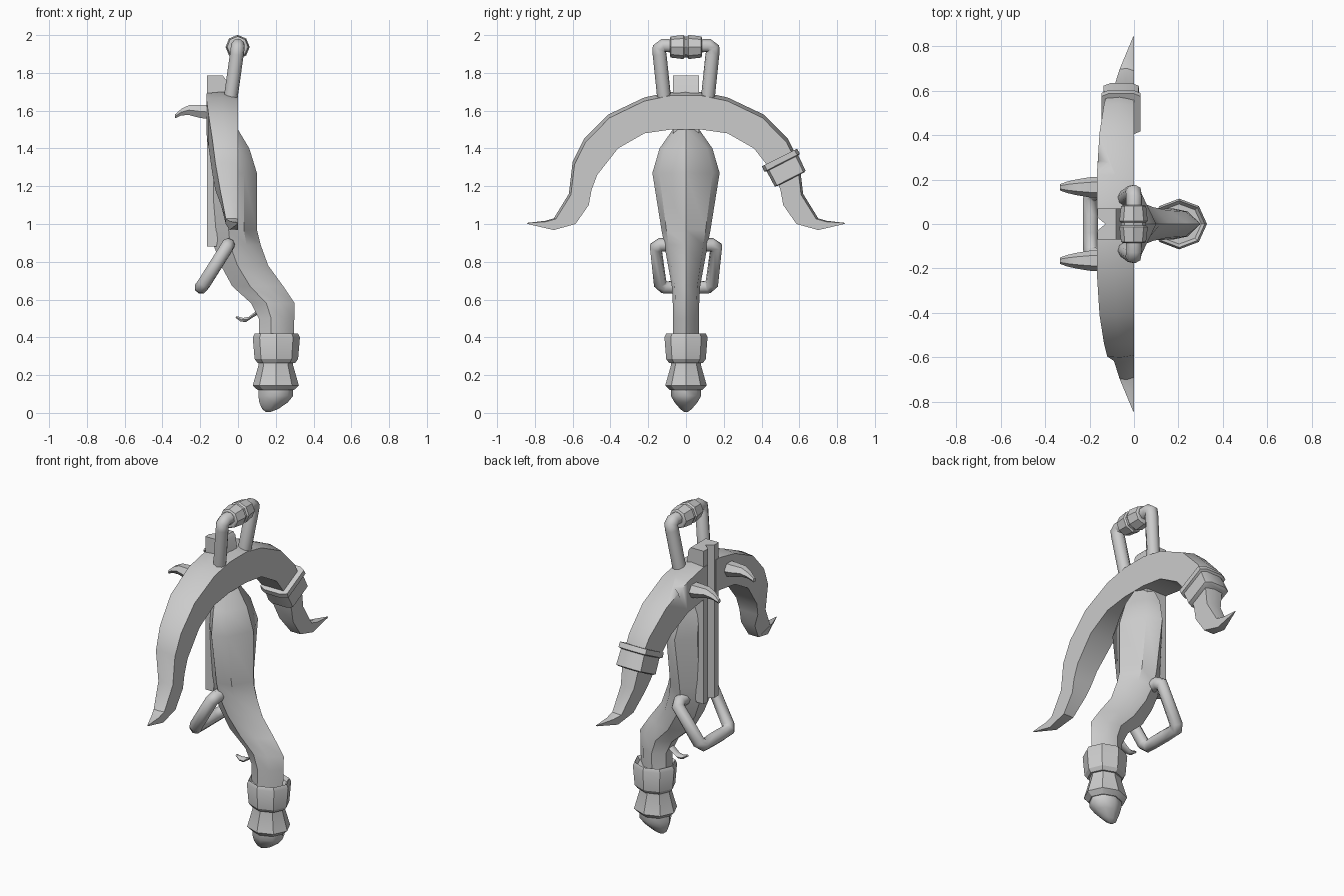
import bpy, bmesh, math
from mathutils import Vector

if "Cube" in bpy.data.objects:
    bpy.data.objects.remove(bpy.data.objects["Cube"])


def finish(ob, angle):
    bpy.ops.object.select_all(action='DESELECT')
    ob.select_set(True)
    bpy.context.view_layer.objects.active = ob
    bpy.ops.object.shade_smooth_by_angle(angle=math.radians(angle))
    return ob


def loft(name, rings, angle=30):
    """Skin a list of equal-length point rings and cap both ends."""
    bm = bmesh.new()
    vs = [[bm.verts.new(p) for p in r] for r in rings]
    n = len(rings[0])
    for a, b in zip(vs, vs[1:]):
        for i in range(n):
            j = (i + 1) % n
            bm.faces.new((a[i], a[j], b[j], b[i]))
    bm.faces.new(vs[0])
    bm.faces.new(vs[-1])
    bmesh.ops.recalc_face_normals(bm, faces=bm.faces)
    me = bpy.data.meshes.new(name)
    bm.to_mesh(me)
    bm.free()
    ob = bpy.data.objects.new(name, me)
    bpy.context.collection.objects.link(ob)
    return finish(ob, angle)


def ring(c, u, v, ru, rv, n=8):
    c, u, v = Vector(c), Vector(u), Vector(v)
    return [c + u * ru * math.cos(2 * math.pi * i / n) + v * rv * math.sin(2 * math.pi * i / n)
            for i in range(n)]


def rod(name, pts, r):
    cu = bpy.data.curves.new(name, 'CURVE')
    cu.dimensions = '3D'
    cu.bevel_depth = r
    cu.bevel_resolution = 2
    cu.use_fill_caps = True
    sp = cu.splines.new('POLY')
    sp.points.add(len(pts) - 1)
    for p, q in zip(sp.points, pts):
        p.co = (*q, 1)
    ob = bpy.data.objects.new(name, cu)
    bpy.context.collection.objects.link(ob)
    bpy.ops.object.select_all(action='DESELECT')
    ob.select_set(True)
    bpy.context.view_layer.objects.active = ob
    bpy.ops.object.convert(target='MESH')
    return finish(bpy.context.object, 50)


def mirrored(half):
    """Complete a path symmetrical in y."""
    return [(x, -y, z) for x, y, z in half] + [(x, y, z) for x, y, z in reversed(half)]


X, Y, Z = (1, 0, 0), (0, 1, 0), (0, 0, 1)

# stock: z, front x, back x, half width
stations = [(1.60, -.12, -.04, .06), (1.50, -.13, .0, .07), (1.40, -.13, .06, .14),
            (1.27, -.13, .10, .178), (.97, -.13, .10, .13), (.89, -.13, .12, .115),
            (.78, -.09, .16, .095), (.67, -.03, .24, .075), (.58, .07, .30, .07),
            (.50, .11, .298, .07), (.38, .11, .295, .07)]
section = [(0, -.45), (.35, -1), (.7, -.8), (1, 0), (.7, .8), (.35, 1), (0, .45)]
loft("stock", [[(a + (b - a) * t, w * k, z) for t, k in section]
               for z, a, b, w in stations], 40)

# grooved rail along the front of the stock
rail = [(-.165, .07), (-.165, .03), (-.128, 0), (-.165, -.03), (-.165, -.07),
        (-.08, -.07), (-.08, .07)]
loft("rail", [[(x if x < -.1 else xb, y, z) for x, y in rail]
              for z, xb in ((1.785, -.08), (1.765, -.065), (1.5, -.03), (.95, -.1), (.88, -.115))])

# bow: outer y z, inner y z, depth
half = [(0, 1.70, 0, 1.50, .125), (.04, 1.70, .04, 1.50, .167), (.08, 1.70, .08, 1.50, .167),
        (.22, 1.67, .22, 1.48, .167), (.41, 1.58, .36, 1.40, .155), (.54, 1.45, .47, 1.26, .135),
        (.60, 1.33, .50, 1.18, .12), (.62, 1.16, .515, 1.10, .09), (.70, 1.03, .585, 1.0, .065),
        (.745, 1.017, .70, .968, .045), (.842, 1.006, .838, 1.0, .004)]


def bow_ring(oy, oz, iy, iz, d, s):
    ty, tz = (iy - oy) * .1, (iz - oz) * .1
    return [(0, s * (oy + ty), oz + tz), (-d * .5, s * oy, oz),
            (-d, s * (oy + ty * .4), oz + tz * .4), (-d, s * iy, iz), (0, s * iy, iz)]


bow = loft("bow", [bow_ring(*h, -1) for h in reversed(half)] + [bow_ring(*h, 1) for h in half[1:]])

# small nick chopped from the upper front edge of one limb
nick = loft("nick_cutter", [[(-.22, .22, 1.75), (-.22, .36, 1.69), (-.08, .27, 1.68)],
                            [(-.22, .28, 1.56), (-.22, .31, 1.55), (-.18, .29, 1.56)]])
nick.hide_render = True
nick.hide_viewport = True
cut = bow.modifiers.new("nick", 'BOOLEAN')
cut.object = nick
cut.operation = 'DIFFERENCE'
cut.solver = 'EXACT'

# binding round one limb
axis, across = Vector((0, .45, -.89)), Vector((0, .89, .45))
start = Vector((-.058, .495, 1.352))
outline = [(-1, -.85), (-.6, -1), (.6, -1), (1, -.85), (1, .85), (.6, 1), (-.6, 1), (-1, .85)]
loft("limb_binding", [[start + axis * s + across * (k * ra) + Vector(X) * (m * rx) for m, k in outline]
                      for s, ra, rx in ((0, .092, .075), (.0, .104, .088), (.03, .106, .088),
                                        (.035, .094, .076), (.125, .092, .08), (.13, .08, .07))])

# grip wraps and rounded pommel: z, radius x, radius y
def turned(name, prof, angle=30):
    loft(name, [ring((x, 0, z), X, Y, rx, ry) for z, x, rx, ry in prof], angle)


turned("upper_grip_wrap", [(.40, .203, .10, .09), (.42, .203, .115, .105), (.40, .203, .125, .114),
                           (.285, .203, .115, .105), (.265, .203, .10, .09)])
turned("lower_grip_wrap", [(.27, .20, .092, .08), (.25, .20, .092, .08), (.145, .20, .122, .11),
                           (.12, .20, .095, .085)])
turned("pommel", [(.13, .20, .09, .08), (.09, .20, .092, .08), (.055, .188, .075, .06),
                  (.02, .17, .042, .03), (.005, .16, .012, .01)], 50)

# top carrying handle with a split collar
rod("top_handle", mirrored([(-.04, .115, 1.66), (-.006, .14, 1.90), (-.002, .143, 1.93),
                            (0, .12, 1.945), (0, .06, 1.942)]), .037)
loft("handle_collar", [ring((-.002, y, 1.937), X, Z, r, r) for y, r in
                       ((-.085, .048), (-.08, .056), (-.014, .064), (-.006, .056),
                        (.006, .056), (.014, .064), (.08, .056), (.085, .048))])

# lower loop handle
rod("loop_handle", mirrored([(-.05, .05, .89), (-.052, .135, .89), (-.06, .16, .875),
                             (-.18, .137, .685), (-.195, .115, .665), (-.195, .04, .665)]), .036)

# paired curved horns: x, z centre, half width, half height
for side, s in (("left", -1), ("right", 1)):
    loft(side + "_horn", [ring((x, s * .165, z), Y, Z, w, h, 6) for x, z, w, h in
                          ((-.10, 1.59, .05, .048), (-.20, 1.596, .045, .04),
                           (-.26, 1.603, .035, .03), (-.30, 1.592, .026, .02),
                           (-.333, 1.57, .014, .012))], 35)

# hooked trigger
loft("trigger", [ring((x, 0, z), Y, (.5, 0, .87), w, h, 6) for x, z, w, h in
                 ((.14, .56, .025, .04), (.09, .525, .025, .025), (.05, .495, .022, .018),
                  (.02, .493, .018, .013), (-.01, .508, .008, .006))], 50)
